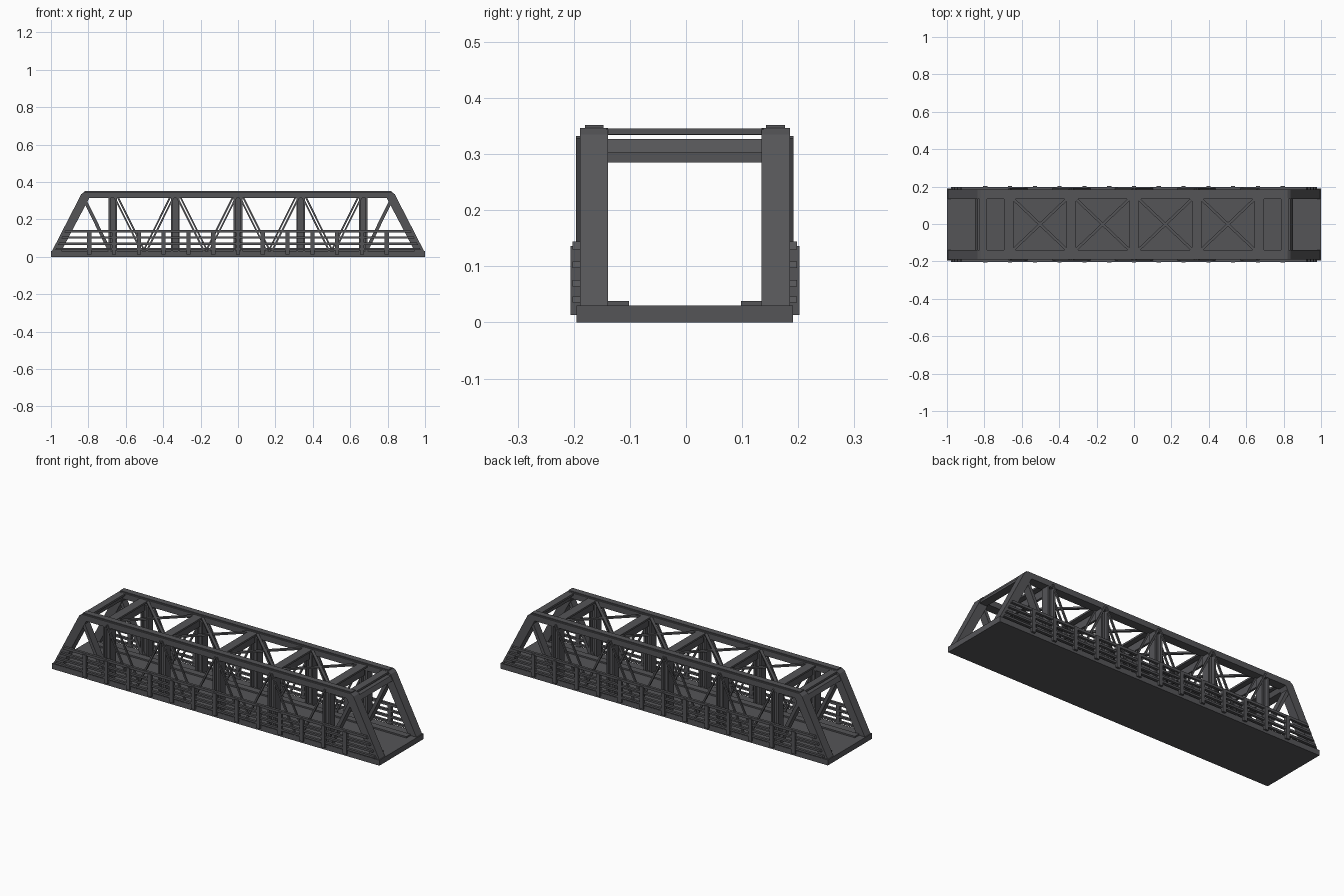
import bpy, bmesh, math
from mathutils import Vector, Matrix

if "Cube" in bpy.data.objects:
    bpy.data.objects.remove(bpy.data.objects["Cube"])

steel = bpy.data.materials.new("dark grey steel")
steel.diffuse_color = (0.09, 0.09, 0.097, 1)
steel.use_nodes = True
steel.node_tree.nodes["Principled BSDF"].inputs["Base Color"].default_value = steel.diffuse_color
YC = -0.002  # trusses sit slightly toward the front


def finish(name, bm):
    bmesh.ops.recalc_face_normals(bm, faces=bm.faces)
    me = bpy.data.meshes.new(name)
    bm.to_mesh(me)
    bm.free()
    me.materials.append(steel)
    ob = bpy.data.objects.new(name, me)
    bpy.context.collection.objects.link(ob)
    return ob


def box(bm, x0, x1, y0, y1, z0, z1):
    m = Matrix.Translation(((x0 + x1) / 2, (y0 + y1) / 2, (z0 + z1) / 2))
    bmesh.ops.create_cube(bm, size=1, matrix=m @ Matrix.Diagonal((x1 - x0, abs(y1 - y0), z1 - z0, 1)))


def prism(bm, pts, y0, y1):
    """Polygon in the xz plane extruded along y."""
    f = bm.faces.new([bm.verts.new((x, y0, z)) for x, z in pts])
    r = bmesh.ops.extrude_face_region(bm, geom=[f])
    vs = [g for g in r["geom"] if isinstance(g, bmesh.types.BMVert)]
    bmesh.ops.translate(bm, vec=(0, y1 - y0, 0), verts=vs)


def bar(bm, p, q, w, y0, y1):
    """Straight member in the xz plane."""
    p, q = Vector(p), Vector(q)
    d = (q - p).normalized() * w / 2
    n = Vector((-d.y, d.x))
    prism(bm, [p + n, q + n, q - n, p - n], y0, y1)


def post_x(z):
    """Outer slope of the end posts."""
    return 0.99 - (z - 0.03) * 0.155 / 0.305


nodes = [-0.67, -0.335, 0, 0.335, 0.67]

# deck slab and kerbs
bm = bmesh.new()
box(bm, -1, 1, YC - 0.193, YC + 0.193, 0, 0.03)
finish("deck", bm)
bm = bmesh.new()
for s in (-1, 1):
    box(bm, -0.96, 0.96, YC + s * 0.10, YC + s * 0.137, 0.03, 0.038)
finish("kerbs", bm)

half = [(0.82, 0.347), (0.838, 0.335), (0.995, 0.03), (0.945, 0.03), (0.795, 0.315)]
outline = half + [(-x, z) for x, z in reversed(half)]
for s, side in ((-1, "front"), (1, "back")):
    Y = lambda v: YC + s * v
    # top chord with sloped end posts, and its cover plate
    bm = bmesh.new()
    prism(bm, outline, Y(0.137), Y(0.187))
    finish(side + "_chord_and_end_posts", bm)
    bm = bmesh.new()
    box(bm, -0.82, 0.82, Y(0.145), Y(0.178), 0.347, 0.352)
    finish(side + "_chord_cover", bm)

    # I-section verticals
    bm = bmesh.new()
    for x in nodes:
        for e in (-1, 1):
            box(bm, x + e * 0.018 - 0.005, x + e * 0.018 + 0.005, Y(0.14), Y(0.186), 0.03, 0.32)
        box(bm, x - 0.015, x + 0.015, Y(0.159), Y(0.167), 0.03, 0.32)
    finish(side + "_verticals", bm)

    # paired thin diagonals between the verticals, broad ones at the ends
    bm = bmesh.new()
    for a, b in zip(nodes, nodes[1:]):
        mid = (a + b) / 2
        for top in (a, b):
            d = math.copysign(1, mid - top)
            for off, y0, y1 in ((0.004, 0.185, 0.194), (0.022, 0.14, 0.148)):
                bar(bm, (top + d * off, 0.33), (mid - d * 0.018 + d * off, 0.03), 0.009, Y(y0), Y(y1))
    for e in (-1, 1):
        bar(bm, (e * 0.825, 0.315), (e * 0.685, 0.03), 0.018, Y(0.142), Y(0.184))
    finish(side + "_diagonals", bm)

    # railing: posts and four rails
    bm = bmesh.new()
    for i in range(-6, 7):
        x = i * 0.1325
        box(bm, x - 0.011, x + 0.011, Y(0.187), Y(0.204), 0.013, 0.136)
    for z, h in ((0.137, 0.014), (0.103, 0.011), (0.07, 0.011), (0.041, 0.011)):
        z0, z1 = z - h / 2, z + h / 2
        a, b = post_x(z0) - 0.01, post_x(z1) - 0.01
        prism(bm, [(-a, z0), (a, z0), (b, z1), (-b, z1)], Y(0.186), Y(0.2))
    finish(side + "_railing", bm)

# cross struts and sway beams
bm = bmesh.new()
for x in nodes:
    box(bm, x - 0.025, x + 0.025, YC - 0.14, YC + 0.14, 0.335, 0.345)
    box(bm, x - 0.006, x + 0.006, YC - 0.14, YC + 0.14, 0.285, 0.327)
finish("cross_struts", bm)

# end portals
bm = bmesh.new()
for e in (-1, 1):
    a, b = sorted((e * 0.785, e * 0.825))
    box(bm, a, b, YC - 0.14, YC + 0.14, 0.335, 0.346)
    prism(bm, [(e * 0.805, 0.303), (e * 0.85, 0.303), (e * 0.838, 0.327), (e * 0.795, 0.327)],
          YC - 0.14, YC + 0.14)
finish("end_portals", bm)

# crossed top bracing in the four middle bays
bm = bmesh.new()
for a, b in zip(nodes, nodes[1:]):
    x0, x1 = a + 0.02, b - 0.02
    L = math.hypot(x1 - x0, 0.28)
    for s in (-1, 1):
        ang = s * math.atan2(0.28, x1 - x0)
        m = Matrix.Translation(((a + b) / 2, YC, 0.339)) @ Matrix.Rotation(ang, 4, "Z")
        bmesh.ops.create_cube(bm, size=1, matrix=m @ Matrix.Diagonal((L, 0.015, 0.009, 1)))
finish("top_bracing", bm)
